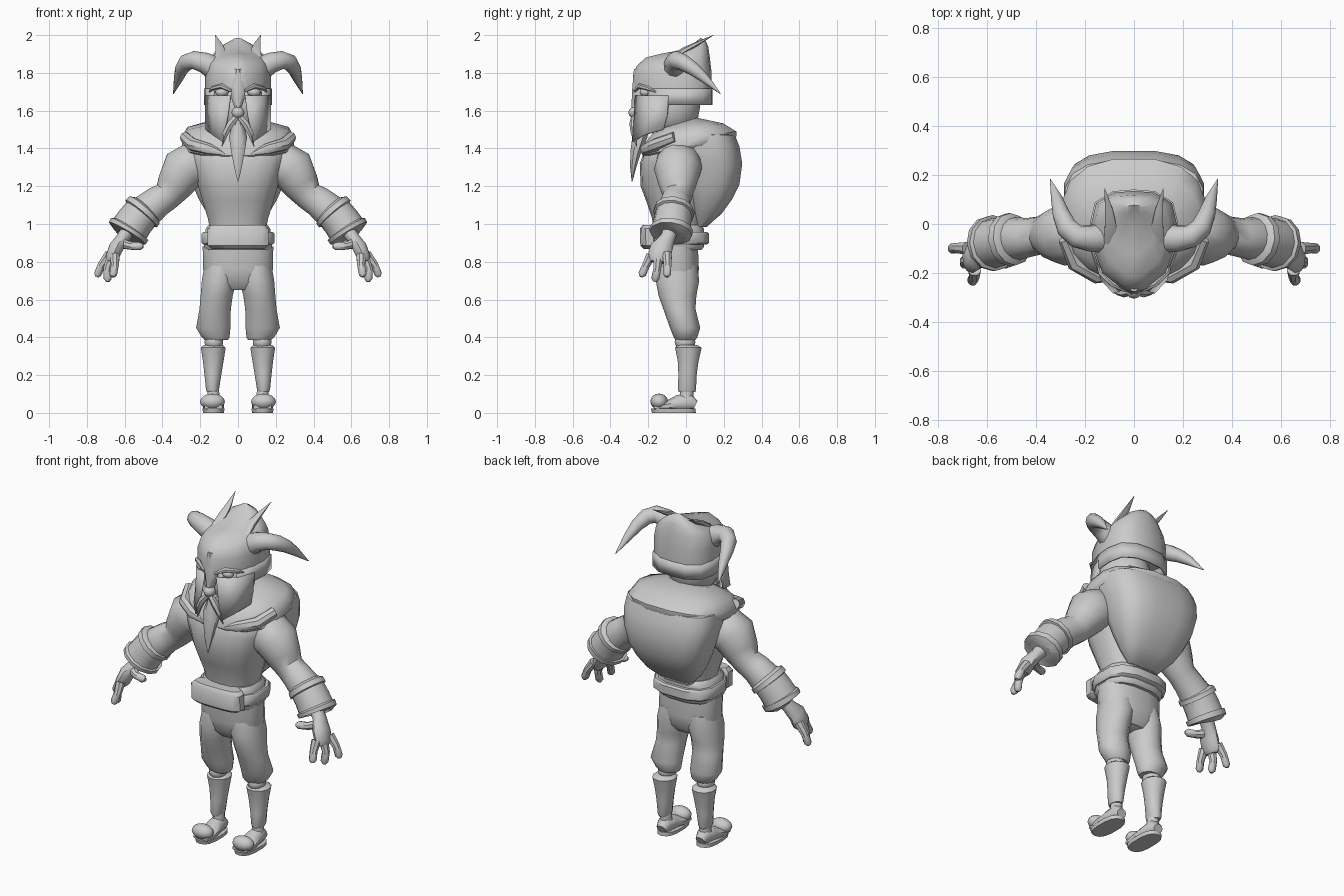
import bpy, bmesh
from math import sin, cos, pi, radians
from mathutils import Vector, Matrix


def finish(name, bm, mirror=False, angle=42, thick=0):
    bmesh.ops.recalc_face_normals(bm, faces=bm.faces)
    me = bpy.data.meshes.new(name)
    bm.to_mesh(me)
    bm.free()
    me.shade_smooth()
    me.set_sharp_from_angle(angle=radians(angle))
    ob = bpy.data.objects.new(name, me)
    bpy.context.collection.objects.link(ob)
    if thick:
        m = ob.modifiers.new("thickness", 'SOLIDIFY')
        m.thickness = thick
        m.offset = 0
    if mirror:
        ob.modifiers.new("mirror", 'MIRROR').use_clip = False
    return ob


def skin(name, rings, closed=True, cap=True, **kw):
    """Bridge rings of points into a surface."""
    bm = bmesh.new()
    vs = [[bm.verts.new(p) for p in r] for r in rings]
    n = len(vs[0])
    for a, b in zip(vs, vs[1:]):
        for i in range(n if closed else n - 1):
            j = (i + 1) % n
            bm.faces.new((a[i], a[j], b[j], b[i]))
    if closed and cap:
        bm.faces.new(vs[0])
        bm.faces.new(vs[-1])
    return finish(name, bm, **kw)


def loft(name, rows, n=12, p=2.0, **kw):
    """Horizontal superellipse sections: z, centre x, half width, front y, back y, tilt."""
    def power(c):
        return (1 if c >= 0 else -1) * abs(c) ** (2 / p)
    rings = []
    for z, xc, rx, yf, yb, *t in rows:
        ring = []
        for i in range(n):
            a = 2 * pi * (i + .5) / n
            y = (yf + yb) / 2 + (yb - yf) / 2 * power(sin(a))
            ring.append((xc + rx * power(cos(a)), y, z + (t[0] * y if t else 0)))
        rings.append(ring)
    return skin(name, rings, **kw)


def tube(name, rows, n=8, ref=(0, 1, 0), **kw):
    """Sections along a path: x, y, z, radius along ref, radius across."""
    pts = [Vector(r[:3]) for r in rows]
    rings = []
    for i, r in enumerate(rows):
        t = (pts[min(i + 1, len(pts) - 1)] - pts[max(i - 1, 0)]).normalized()
        v = t.cross(Vector(ref)).normalized()
        u = v.cross(t)
        rv = r[4] if len(r) > 4 else r[3]
        rings.append([pts[i] + u * r[3] * cos(2 * pi * k / n) + v * rv * sin(2 * pi * k / n)
                      for k in range(n)])
    return skin(name, rings, **kw)


def ball(name, loc, size, n=12, **kw):
    bm = bmesh.new()
    bmesh.ops.create_uvsphere(bm, u_segments=n, v_segments=8, radius=1,
                              matrix=Matrix.Translation(loc) @ Matrix.Diagonal((*size, 1)))
    return finish(name, bm, **kw)


# Feet
loft("sole", [(0, .13, .056, -.18, .052), (.022, .13, .06, -.185, .05)], n=14, p=2.6, mirror=True)
tube("foot", [(.13, .05, .04, .025, .03), (.13, .02, .055, .05, .042), (.13, -.04, .05, .045, .048),
              (.13, -.1, .035, .03, .058), (.13, -.17, .03, .02, .05)], ref=(0, 0, 1), n=10, mirror=True)
ball("curled_toe", (.135, -.142, .06), (.066, .047, .042), mirror=True)
loft("ankle", [(.07, .13, .036, -.035, .04), (.13, .13, .03, -.03, .04)], n=10, mirror=True)

# Shins and knees
loft("greave", [(.11, .135, .03, -.04, .05), (.125, .135, .036, -.045, .055), (.2, .133, .046, -.042, .058),
                (.27, .131, .056, -.045, .068), (.345, .131, .068, -.06, .085), (.36, .131, .05, -.045, .06)],
     n=12, mirror=True)
ball("knee", (.128, -.005, .375), (.05, .055, .045), mirror=True)

# Trousers
loft("trouser_leg", [(.385, .115, .062, -.055, .05), (.4, .118, .075, -.065, .06), (.45, .131, .093, -.085, .075),
                     (.55, .121, .085, -.12, .05), (.62, .113, .087, -.145, .055), (.7, .1, .094, -.16, .07),
                     (.78, .09, .09, -.15, .06)], n=14, mirror=True)
loft("hips", [(.65, 0, .1, -.11, .03), (.69, 0, .17, -.145, .06), (.76, 0, .188, -.16, .07),
              (.88, 0, .19, -.165, .065)], n=16, p=2.4)

# Belt
loft("belt_core", [(.862, 0, .172, -.19, .085), (.88, 0, .185, -.2, .1), (.975, 0, .175, -.2, .1),
                   (.995, 0, .16, -.18, .08)], n=12, p=2.8)
loft("belt_band", [(.892, 0, .19, -.2, .115), (.9, 0, .197, -.21, .125), (.948, 0, .197, -.21, .125),
                   (.958, 0, .19, -.2, .115)], n=12, p=2.8)
loft("belt_front_plate", [(.868, 0, .14, -.225, -.15), (.885, 0, .165, -.243, -.14), (.975, 0, .165, -.246, -.14),
                          (.995, 0, .145, -.23, -.15)], n=12, p=3)

# Torso, back shell and shoulder cowl
loft("torso", [(.97, 0, .15, -.17, .08), (1.03, 0, .162, -.18, .09), (1.12, 0, .19, -.21, .1),
               (1.2, 0, .213, -.24, .12), (1.32, 0, .25, -.245, .12), (1.4, 0, .27, -.215, .11),
               (1.48, 0, .17, -.15, .08)], n=18, p=2.4)
loft("back_shell", [(.985, 0, .1, .05, .11), (1.055, 0, .165, .03, .19), (1.13, 0, .21, .01, .245),
                    (1.21, 0, .245, -.01, .285), (1.32, 0, .275, -.03, .3), (1.41, 0, .29, -.07, .285),
                    (1.47, 0, .285, -.08, .262), (1.53, 0, .15, -.06, .09)], n=16, p=2.9)
loft("shoulder_cowl", [(1.39, 0, .28, -.22, .26, .2), (1.41, 0, .3, -.235, .27, .2), (1.45, 0, .302, -.23, .27, .15),
                       (1.505, 0, .272, -.18, .2, .14), (1.545, 0, .15, -.14, .06, .3)], n=16, p=2.5)
tube("cowl_fold", [(.28, -.06, 1.46, .03), (.24, -.16, 1.42, .035), (.15, -.215, 1.395, .03),
                   (.07, -.225, 1.37, .008)], ref=(0, 0, 1), mirror=True)

# Arms
tube("arm", [(.17, -.03, 1.33, .09), (.22, -.035, 1.32, .125), (.29, -.045, 1.285, .125, .123),
             (.335, -.045, 1.205, .1, .1), (.375, -.045, 1.15, .078, .08), (.43, -.055, 1.115, .08, .085),
             (.48, -.06, 1.075, .088, .092), (.55, -.07, 1.0, .085, .085)], n=14, mirror=True)
tube("forearm_cuff", [(.485, -.06, 1.085, .085), (.495, -.062, 1.074, .108), (.513, -.066, 1.054, .11),
                      (.514, -.066, 1.052, .098), (.545, -.072, 1.015, .1), (.572, -.078, .975, .102),
                      (.573, -.078, .973, .115), (.587, -.08, .95, .113), (.59, -.082, .945, .08)],
     n=12, mirror=True)

# Hands
tube("palm", [(.585, -.085, .96, .04), (.615, -.1, .92, .042, .035), (.645, -.13, .875, .06, .04),
              (.668, -.142, .82, .062, .036), (.675, -.145, .798, .045, .024)], n=10, mirror=True)
for label, path in (("index", ((.652, -.185, .835), (.652, -.212, .78), (.66, -.232, .735))),
                    ("middle", ((.668, -.145, .83), (.692, -.152, .765), (.69, -.163, .71))),
                    ("outer", ((.68, -.1, .84), (.722, -.098, .785), (.742, -.1, .735))),
                    ("thumb", ((.625, -.12, .9), (.57, -.15, .885), (.518, -.162, .882)))):
    a, b, c = path
    end = Vector(c) + (Vector(c) - Vector(b)).normalized() * .016
    tube(label + "_finger", [(*a, .028), (*b, .022), (*c, .022), (*end, .01)],
         ref=(.3, 1, .3), mirror=True)

# Neck and head
loft("neck", [(1.45, 0, .12, -.13, .08), (1.56, 0, .1, -.11, .055), (1.68, 0, .1, -.11, .06)], n=12)
ball("face", (0, -.08, 1.62), (.145, .155, .16), n=16)
ball("nose", (0, -.27, 1.59), (.034, .035, .032))
ball("eye", (.085, -.215, 1.698), (.035, .03, .025), mirror=True)

# Helmet
half = [(0, -.28), (.045, -.267), (.13, -.2), (.168, -.09), (.175, 0), (.155, .085), (.085, .128), (0, .135)]
outline = half + [(-x, y) for x, y in half[-2:0:-1]]
dome = []
for s, z, dy, tilt, drop in ((1, 1.715, 0, 0, 0), (1, 1.8, 0, .05, 0), (.93, 1.87, 0, .12, .05),
                             (.8, 1.92, .01, .14, .2), (.55, 1.948, .03, .16, .2), (.2, 1.965, .05, .15, .1)):
    dome.append([(x * s, y * s + dy, z + tilt * y - drop * abs(x * s)) for x, y in outline])
skin("helmet_dome", dome, angle=50)
skin("helmet_neck_guard", [[(x, y, z) for x, y in outline[2:-1]] for z in (1.63, 1.717)],
     closed=False, thick=.012)
skin("cheek_guard", [[(.08, -.28, 1.435), (.13, -.225, 1.47), (.166, -.12, 1.5)],
                     [(.055, -.27, 1.57), (.13, -.205, 1.57), (.168, -.1, 1.57)],
                     [(.04, -.265, 1.68), (.13, -.2, 1.68), (.168, -.09, 1.68)]],
     closed=False, thick=.014, mirror=True)
tube("brow_rim", [(.035, -.272, 1.705, .008), (.085, -.245, 1.73, .014), (.135, -.2, 1.718, .012),
                  (.15, -.16, 1.7, .004)], n=6, ref=(0, 0, 1), mirror=True)
loft("nose_guard", [(1.605, 0, .016, -.29, -.23), (1.66, 0, .036, -.29, -.22), (1.72, 0, .045, -.287, -.22),
                    (1.82, 0, .02, -.278, -.22)], n=8)

# Horns and crest spikes
tube("horn", [(.12, -.055, 1.82, .065), (.18, -.06, 1.855, .055), (.235, -.05, 1.868, .048),
              (.275, -.015, 1.855, .044), (.298, .04, 1.82, .036), (.315, .1, 1.77, .025),
              (.342, .182, 1.69, .002)], n=10, ref=(-.5, .5, .7), mirror=True)
tube("crest_spike", [(.105, -.075, 1.875, .015, .022), (.095, -.01, 1.92, .016, .028),
                     (.103, .06, 1.955, .011, .018), (.12, .145, 2.0, .001, .001)],
     n=6, ref=(0, 0, 1), mirror=True)

# Moustache and beard
tube("moustache", [(.01, -.275, 1.565, .016), (.04, -.28, 1.53, .02), (.066, -.275, 1.48, .017),
                   (.085, -.262, 1.41, .002)], n=6, mirror=True)
loft("beard", [(1.55, 0, .025, -.27, -.19), (1.46, 0, .052, -.288, -.2), (1.38, 0, .038, -.297, -.235),
               (1.3, 0, .022, -.297, -.262), (1.225, 0, .002, -.288, -.283)], n=8)
